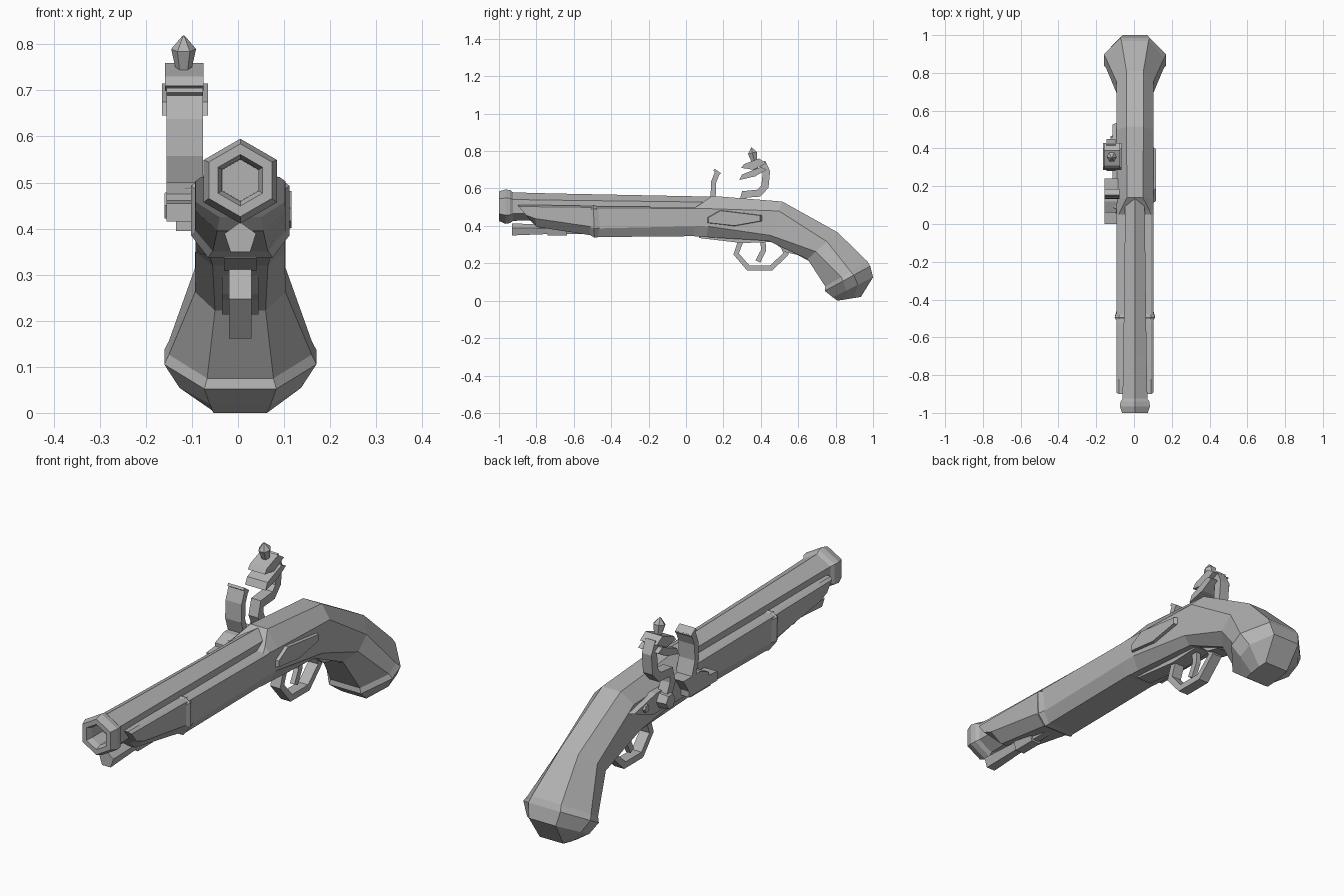
import bpy, bmesh, math
from mathutils import Vector

CX = 0.005  # centre line of the body
steel = bpy.data.materials.new("plain_grey")
steel.diffuse_color = (0.45, 0.45, 0.45, 1)


def finish(name, bm):
    bmesh.ops.recalc_face_normals(bm, faces=bm.faces)
    me = bpy.data.meshes.new(name)
    bm.to_mesh(me)
    bm.free()
    me.materials.append(steel)
    ob = bpy.data.objects.new(name, me)
    bpy.context.collection.objects.link(ob)
    return ob


def loft(name, rings):
    """Skin a list of equal-sized point rings and cap both ends."""
    bm = bmesh.new()
    vs = [[bm.verts.new(p) for p in r] for r in rings]
    n = len(vs[0])
    for a, b in zip(vs, vs[1:]):
        for i in range(n):
            j = (i + 1) % n
            bm.faces.new((a[i], a[j], b[j], b[i]))
    bm.faces.new(vs[0])
    bm.faces.new(vs[-1])
    return finish(name, bm)


def plate(name, pts, x0, x1, inset=0.0):
    """Side outline (y, z) given thickness along x; the x1 side may be inset."""
    c = sum((Vector(p) for p in pts), Vector((0, 0))) / len(pts)
    outer = [c + (Vector(p) - c) * (1 - inset) for p in pts]
    return loft(name, [[(x0, y, z) for y, z in pts], [(x1, p.x, p.y) for p in outer]])


def ribbon(name, path, thick, x0, x1):
    """Bar of rectangular section following a (y, z) path."""
    pts = [Vector(p) for p in path]
    rings = []
    for i, p in enumerate(pts):
        d = (pts[min(i + 1, len(pts) - 1)] - pts[max(i - 1, 0)]).normalized()
        o = Vector((-d.y, d.x)) * thick / 2
        a, b = p + o, p - o
        rings.append([(x0, a.x, a.y), (x1, a.x, a.y), (x1, b.x, b.y), (x0, b.x, b.y)])
    return loft(name, rings)


def ngon_y(y, cz, r, n=6, x=CX):
    """Ring facing along y with a corner on top."""
    return [(x + r * math.sin(2 * math.pi * i / n), y, cz + r * math.cos(2 * math.pi * i / n))
            for i in range(n)]


def section(top, bot, w, tw, bw, a, b):
    """Eight-sided body section between a top and a bottom (y, z) point."""
    t, d = Vector(top), Vector(bot)
    half = [(tw, t), (w, t.lerp(d, a)), (w, t.lerp(d, b)), (bw, d)]
    return ([(CX + h, p.x, p.y) for h, p in half]
            + [(CX - h, p.x, p.y) for h, p in reversed(half)])


# Six-sided barrel with flared muzzle and recessed bore
loft("barrel", [ngon_y(*r) for r in (
    (-0.90, 0.505, 0.045), (-0.975, 0.505, 0.046), (-1.0, 0.505, 0.056), (-1.0, 0.505, 0.079),
    (-0.965, 0.503, 0.092), (-0.94, 0.503, 0.088), (-0.925, 0.503, 0.076),
    (-0.70, 0.502, 0.071), (0.20, 0.497, 0.058))])

# Fore stock, breech, grip and flared butt in one skin
loft("stock", [section(*s) for s in (
    ((-0.90, 0.512), (-0.83, 0.425), 0.097, 0.085, 0.045, 0.1, 0.62),
    ((-0.82, 0.512), (-0.80, 0.395), 0.098, 0.085, 0.05, 0.08, 0.62),
    ((-0.53, 0.507), (-0.51, 0.350), 0.098, 0.085, 0.06, 0.05, 0.70),
    ((-0.495, 0.505), (-0.48, 0.340), 0.098, 0.085, 0.067, 0.05, 0.72),
    ((0.05, 0.500), (0.04, 0.345), 0.098, 0.085, 0.067, 0.05, 0.66),
    ((0.075, 0.515), (0.07, 0.342), 0.098, 0.075, 0.067, 0.12, 0.67),
    ((0.14, 0.560), (0.11, 0.340), 0.098, 0.042, 0.067, 0.31, 0.74),
    ((0.515, 0.530), (0.44, 0.320), 0.097, 0.045, 0.06, 0.24, 0.86),
    ((0.81, 0.366), (0.65, 0.222), 0.098, 0.045, 0.055, 0.35, 0.72),
    ((0.97, 0.210), (0.745, 0.075), 0.155, 0.072, 0.072, 0.40, 0.62),
    ((0.985, 0.185), (0.742, 0.052), 0.165, 0.078, 0.078, 0.36, 0.60),
    ((1.0, 0.125), (0.785, 0.018), 0.132, 0.066, 0.066, 0.38, 0.66),
    ((0.935, 0.02), (0.81, 0.0), 0.062, 0.058, 0.058, 0.3, 0.7))])

# Raised collar band on the fore stock
loft("stock_collar", [section(*s) for s in (
    ((-0.515, 0.50), (-0.515, 0.352), 0.096, 0.08, 0.06, 0.1, 0.7),
    ((-0.495, 0.51), (-0.49, 0.337), 0.107, 0.085, 0.07, 0.1, 0.72),
    ((-0.465, 0.50), (-0.45, 0.342), 0.096, 0.08, 0.062, 0.1, 0.7))])

# Cleaning rod and its holder below the barrel
loft("rod", [ngon_y(y, 0.378, r, 5) for y, r in ((-0.93, 0.036), (-0.76, 0.028), (-0.48, 0.025))])
loft("rod_holder", [ngon_y(y, 0.378, 0.037, 5) for y in (-0.74, -0.635)])
plate("rod_lug", [(-0.73, 0.38), (-0.65, 0.38), (-0.65, 0.43), (-0.73, 0.43)], CX - 0.02, CX + 0.02)

# Trigger, guard and under plates
ribbon("trigger_guard", [(0.30, 0.34), (0.268, 0.25), (0.333, 0.175), (0.455, 0.175),
                         (0.535, 0.25), (0.50, 0.34)], 0.03, CX - 0.024, CX + 0.024)
ribbon("guard_tail", [(0.49, 0.31), (0.54, 0.268), (0.60, 0.255), (0.68, 0.212)],
       0.022, CX - 0.04, CX + 0.04)
plate("under_plate", [(0.07, 0.36), (0.07, 0.335), (0.30, 0.308), (0.49, 0.315), (0.49, 0.36)],
      CX - 0.035, CX + 0.035)
ribbon("trigger", [(0.41, 0.34), (0.415, 0.27), (0.385, 0.21)], 0.028, CX - 0.011, CX + 0.011)

# Side plate on the right
plate("side_plate", [(0.11, 0.445), (0.18, 0.485), (0.41, 0.457), (0.41, 0.425),
                     (0.26, 0.398), (0.11, 0.415)], 0.095, 0.116, 0.08)

# Lock plate, pan and spring on the left
plate("lock_plate", [(0.02, 0.42), (0.08, 0.49), (0.38, 0.49), (0.54, 0.455),
                     (0.40, 0.40), (0.10, 0.395)], -0.085, -0.115, 0.05)
plate("pan", [(0.06, 0.45), (0.06, 0.475), (0.12, 0.50), (0.24, 0.50), (0.20, 0.44)], -0.085, -0.155)
plate("spring", [(0.0, 0.415), (0.0, 0.455), (0.10, 0.465), (0.20, 0.45), (0.20, 0.415)], -0.09, -0.155)
plate("spring_foot", [(0.02, 0.395), (0.02, 0.416), (0.16, 0.416), (0.16, 0.395)], -0.085, -0.135)

# Upright striking plate
ribbon("striker", [(0.175, 0.47), (0.145, 0.56), (0.148, 0.635), (0.17, 0.69)], 0.028, -0.155, -0.076)
ribbon("striker_lip", [(0.15, 0.70), (0.183, 0.677)], 0.012, -0.155, -0.076)

# Hammer: curved arm, jaws, clamp screw and pivot
ribbon("hammer_arm", [(0.405, 0.74), (0.43, 0.69), (0.422, 0.61), (0.39, 0.575), (0.31, 0.568),
                      (0.30, 0.52), (0.335, 0.44)], 0.04, -0.145, -0.098)
plate("lower_jaw", [(0.285, 0.645), (0.30, 0.675), (0.40, 0.715), (0.43, 0.70), (0.37, 0.665)],
      -0.165, -0.065)
plate("upper_jaw", [(0.295, 0.71), (0.31, 0.73), (0.39, 0.76), (0.43, 0.735), (0.36, 0.70)],
      -0.158, -0.075)


def screw_ring(y, z, r):
    return [(-0.118 + r * math.cos(k * math.pi / 3), y + r * math.sin(k * math.pi / 3),
             z + 0.25 * r * math.sin(k * math.pi / 3)) for k in range(6)]


loft("clamp_screw", [screw_ring(*s) for s in (
    (0.375, 0.70, 0.014), (0.365, 0.745, 0.017), (0.355, 0.79, 0.027), (0.35, 0.818, 0.003))])

for label, y, z, r, x1 in (("hammer_pivot", 0.335, 0.45, 0.04, -0.16),
                           ("lock_screw", 0.45, 0.452, 0.02, -0.125)):
    plate(label, [(y + r * math.cos(k * math.pi / 3), z + r * math.sin(k * math.pi / 3))
                  for k in range(6)], -0.095, x1, 0.2)
